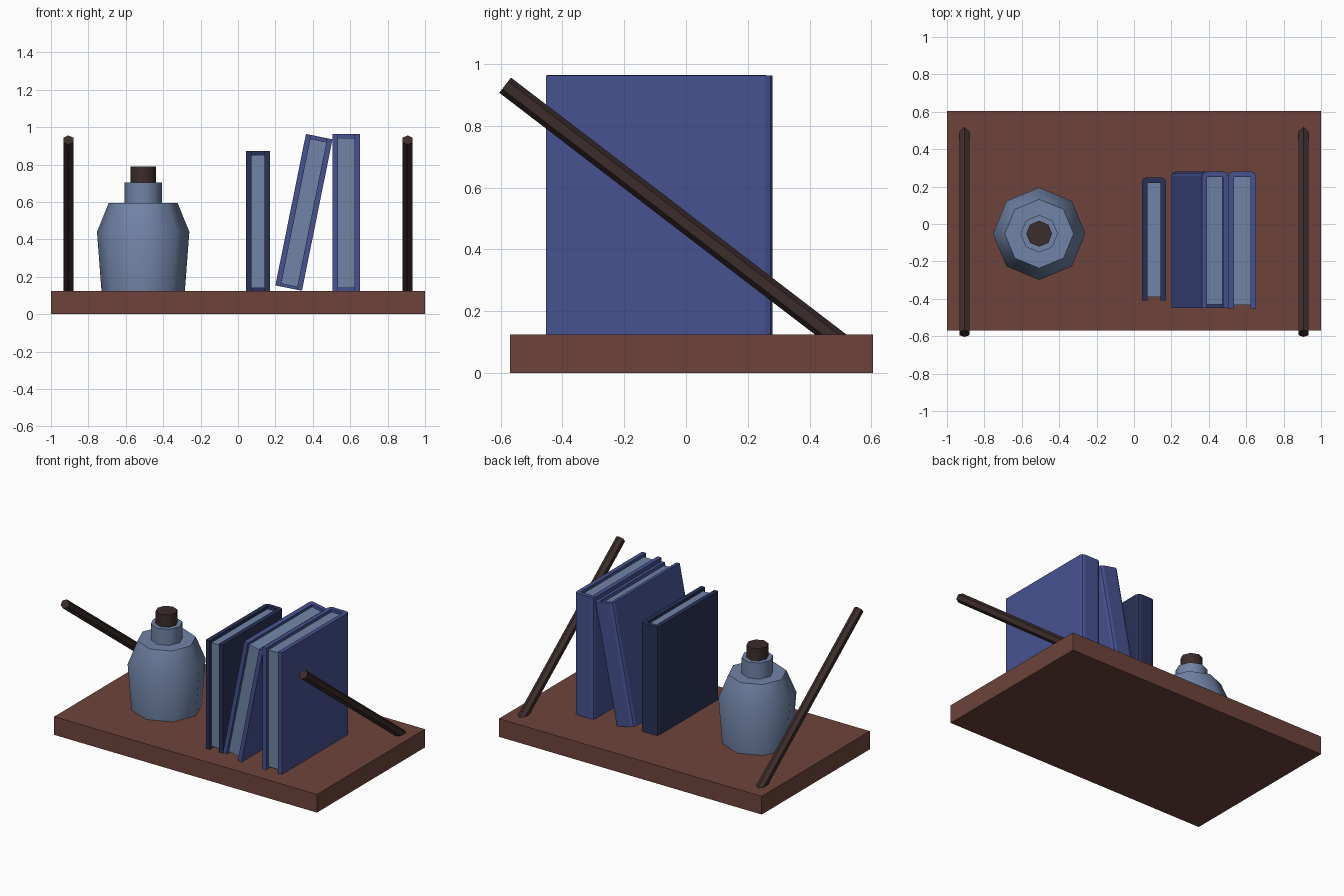
import bpy, bmesh, math
from mathutils import Vector

if "Cube" in bpy.data.objects:
    bpy.data.objects.remove(bpy.data.objects["Cube"])


def material(name, rgb):
    m = bpy.data.materials.new(name)
    m.diffuse_color = (*rgb, 1)
    m.use_nodes = True
    m.node_tree.nodes["Principled BSDF"].inputs["Base Color"].default_value = m.diffuse_color
    return m


WOOD = material("red_brown_wood", (0.155, 0.057, 0.044))
DARK = material("dark_wood", (0.045, 0.026, 0.025))
BLUE = material("blue_cover", (0.062, 0.085, 0.285))
NAVY = material("navy_cover", (0.022, 0.032, 0.095))
PALE = material("pale_blue", (0.165, 0.230, 0.385))
TOP = 0.125  # height of the board's upper face


def finish(name, bm, mat, loc=(0, 0, 0)):
    bmesh.ops.recalc_face_normals(bm, faces=bm.faces)
    me = bpy.data.meshes.new(name)
    bm.to_mesh(me)
    bm.free()
    me.materials.append(mat)
    ob = bpy.data.objects.new(name, me)
    ob.location = loc
    bpy.context.collection.objects.link(ob)
    return ob


def prism(name, outline, z0, z1, mat, loc=(0, 0, 0)):
    """Extrude an xy outline from z0 to z1."""
    bm = bmesh.new()
    face = bm.faces.new([bm.verts.new((x, y, z0)) for x, y in outline])
    ext = bmesh.ops.extrude_face_region(bm, geom=[face])
    for v in ext["geom"]:
        if isinstance(v, bmesh.types.BMVert):
            v.co.z = z1
    return finish(name, bm, mat, loc)


def box(name, x0, x1, y0, y1, z0, z1, mat, loc=(0, 0, 0)):
    return prism(name, [(x0, y0), (x1, y0), (x1, y1), (x0, y1)], z0, z1, mat, loc)


def lathe(name, profile, sides, mat, loc):
    """Closed rings of (radius, z) stacked and capped."""
    bm = bmesh.new()
    rings = [[bm.verts.new((r * math.cos(2 * math.pi * i / sides),
                            r * math.sin(2 * math.pi * i / sides), z))
              for i in range(sides)] for r, z in profile]
    for a, b in zip(rings, rings[1:]):
        for i in range(sides):
            j = (i + 1) % sides
            bm.faces.new((a[i], a[j], b[j], b[i]))
    bm.faces.new(rings[0])
    bm.faces.new(rings[-1])
    return finish(name, bm, mat, loc)


def smooth(ob, degrees):
    bpy.ops.object.select_all(action='DESELECT')
    ob.select_set(True)
    bpy.context.view_layer.objects.active = ob
    bpy.ops.object.shade_smooth_by_angle(angle=math.radians(degrees))


def book(name, right, y0, y1, width, height, mat, lean=0):
    """U-shaped cover with chamfered spine, and an inset page block."""
    t, c, w = 0.029, 0.024, width
    outline = [(0, y0), (0, y1 - c), (-0.007, y1 - 0.007), (-c, y1),
               (-w + c, y1), (-w + 0.007, y1 - 0.007), (-w, y1 - c), (-w, y0),
               (-w + t, y0), (-w + t, y1 - t), (-t, y1 - t), (-t, y0)]
    loc = (right, 0, TOP)
    cover = prism(name + "_cover", outline, 0, height, mat, loc)
    pages = box(name + "_pages", -w + t, -t, y0 + 0.02, y1 - t,
                0.015, height - 0.02, PALE, loc)
    for ob in (cover, pages):
        ob.rotation_euler.y = lean


# Shelf board
box("shelf_board", -1, 1, -0.57, 0.605, 0, TOP, WOOD)

# Slanted six-sided support rods
for side, label in ((-1, "left"), (1, "right")):
    a, b = Vector((0, 0.50, 0.10)), Vector((0, -0.585, 0.931))
    rod = lathe("support_rod_" + label, [(0.031, 0), (0.031, (b - a).length)], 6,
                DARK, (side * 0.907, a.y, a.z))
    # corner points face up and down, flats face sideways
    d = (b - a).normalized()
    rod.rotation_euler = (math.atan2(-d.y, d.z), 0, 0)
    for v in rod.data.vertices:
        v.co.x, v.co.y = -v.co.y, v.co.x

# Eight-sided bottle with a stopper
at = (-0.507, -0.052, 0)
body = lathe("bottle_body", [(0.223, TOP), (0.247, 0.44), (0.184, 0.595)], 8, PALE, at)
neck = lathe("bottle_neck", [(0.1, 0.59), (0.1, 0.705)], 8, PALE, at)
cork = lathe("bottle_stopper", [(0.069, 0.70), (0.069, 0.79)], 8, DARK, at)
for ob in (body, neck, cork):
    smooth(ob, 50)

# Books: one standing alone, one leaning on the last
book("short_book", 0.172, -0.41, 0.248, 0.13, 0.747, NAVY)
book("leaning_book", 0.342, -0.45, 0.28, 0.145, 0.826, BLUE, math.radians(11.4))
book("upright_book", 0.652, -0.453, 0.28, 0.147, 0.837, BLUE)
